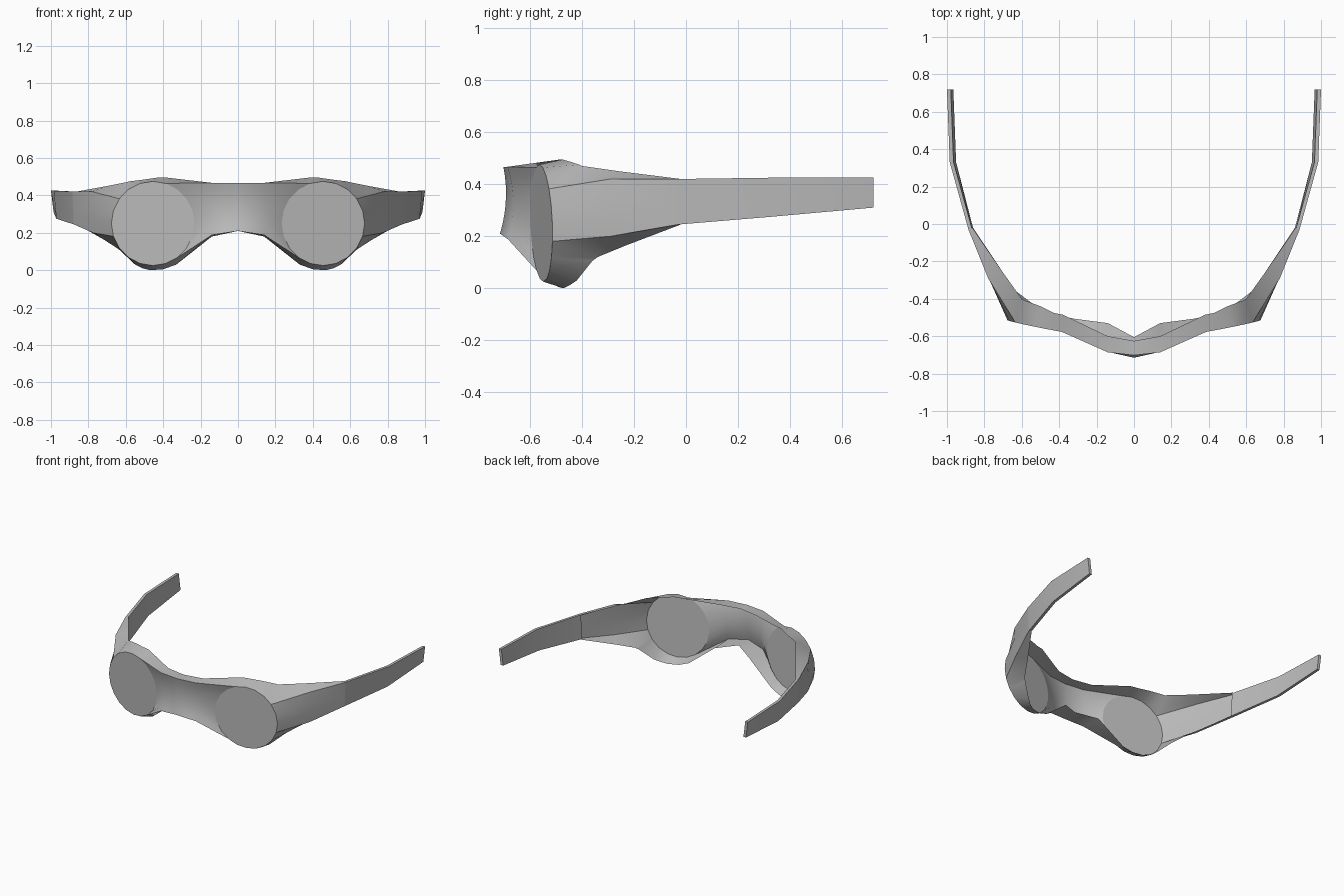
import bpy, bmesh, math
from mathutils import Vector as V

if "Cube" in bpy.data.objects:
    bpy.data.objects.remove(bpy.data.objects["Cube"])

grey = bpy.data.materials.new("plain_grey")
grey.use_nodes = True
grey.diffuse_color = (0.5, 0.5, 0.5, 1)
grey.node_tree.nodes["Principled BSDF"].inputs["Base Color"].default_value = grey.diffuse_color

SIDES = 20


def rim(k):
    """Point on the tilted lens rim, counted upward from the outer side."""
    a = math.tau * k / SIDES
    x = 0.222 * math.cos(a)
    return V((0.455 + x, -0.556 + 0.19 * x - 0.008 * math.sin(a), 0.25 + 0.225 * math.sin(a)))


def blend(a, b, count, bow=0.0):
    """Points from a to b, bowed along y in the middle."""
    ts = [i / (count - 1) for i in range(count)]
    return [V(a).lerp(V(b), t) + V((0, bow * 4 * t * (1 - t), 0)) for t in ts]


def strip(bm, rows):
    """Quads between neighbouring rows of equal length."""
    grid = [[bm.verts.new(p) for p in row] for row in rows]
    for r, s in zip(grid, grid[1:]):
        for i in range(len(r) - 1):
            bm.faces.new((r[i], r[i + 1], s[i + 1], s[i]))


def finish(bm, name, angle):
    bmesh.ops.remove_doubles(bm, verts=bm.verts, dist=0.0005)
    bmesh.ops.recalc_face_normals(bm, faces=bm.faces)
    mesh = bpy.data.meshes.new(name)
    bm.to_mesh(mesh)
    bm.free()
    mesh.materials.append(grey)
    ob = bpy.data.objects.new(name, mesh)
    bpy.context.collection.objects.link(ob)
    bpy.ops.object.select_all(action="DESELECT")
    ob.select_set(True)
    bpy.context.view_layer.objects.active = ob
    bpy.ops.object.shade_smooth_by_angle(angle=math.radians(angle))
    mirror = ob.modifiers.new("mirror", "MIRROR")
    mirror.use_clip = True
    return ob


# Frame: nose bridge, outer cheek and the flanges behind them
bm = bmesh.new()
bridge_mid = blend((0, -0.702, 0.467), (0, -0.715, 0.21), 8, 0.016)
bridge_side = blend((0.14, -0.686, 0.467), (0.14, -0.684, 0.188), 8, 0.022)
strip(bm, [bridge_mid, bridge_side, [rim(k) for k in range(6, 14)]])

cheek = blend((0.78, -0.29, 0.42), (0.775, -0.29, 0.2), 4)
hinge = blend((0.885, -0.03, 0.42), (0.878, -0.03, 0.245), 4)
strip(bm, [[rim(k) for k in (2, 1, 0, -1)], cheek, hinge])

top_front = [bridge_mid[0], bridge_side[0]] + [rim(k) for k in (6, 5, 4, 3, 2)] + [cheek[0], hinge[0]]
top_back = [(0, -0.625, 0.467), (0.14, -0.6, 0.467), (0.38, -0.485, 0.495),
            (0.43, -0.475, 0.495), (0.5, -0.44, 0.485), (0.58, -0.41, 0.475),
            (0.6, -0.4, 0.47), (0.7, -0.26, 0.45), (0.865, -0.02, 0.42)]
strip(bm, [top_front, top_back])

low_front = [bridge_mid[-1], bridge_side[-1]] + [rim(k) for k in range(13, 20)] + [cheek[-1], hinge[-1]]
low_back = [(0, -0.605, 0.21), (0.14, -0.53, 0.18), (0.33, -0.505, 0.03),
            (0.4, -0.49, 0.005), (0.47, -0.47, 0), (0.51, -0.45, 0.01),
            (0.55, -0.42, 0.03), (0.63, -0.36, 0.105), (0.65, -0.34, 0.12),
            (0.72, -0.23, 0.165), (0.86, -0.02, 0.245)]
strip(bm, [low_front, low_back])
finish(bm, "goggle_frame", 35)

# Temple arms: thin leaning bars
bm = bmesh.new()
sections = []
for x, y, low in ((0.885, -0.03, 0.245), (0.985, 0.33, 0.275), (1.0, 0.72, 0.31)):
    lean = 0.007 if y < 0 else 0.014
    top = 0.42 if y < 0 else 0.425
    sections.append([V((x, y, top)), V((x - 0.02, y, top)),
                     V((x - 0.02 - lean, y, low)), V((x - lean, y, low)), V((x, y, top))])
strip(bm, sections)
for s in (sections[0], sections[-1]):
    bm.faces.new([bm.verts.new(p) for p in s[:4]])
finish(bm, "temple_arms", 15)

# Lenses: flat tilted discs
bm = bmesh.new()
bm.faces.new([bm.verts.new(rim(k)) for k in range(SIDES)])
finish(bm, "lenses", 15)
